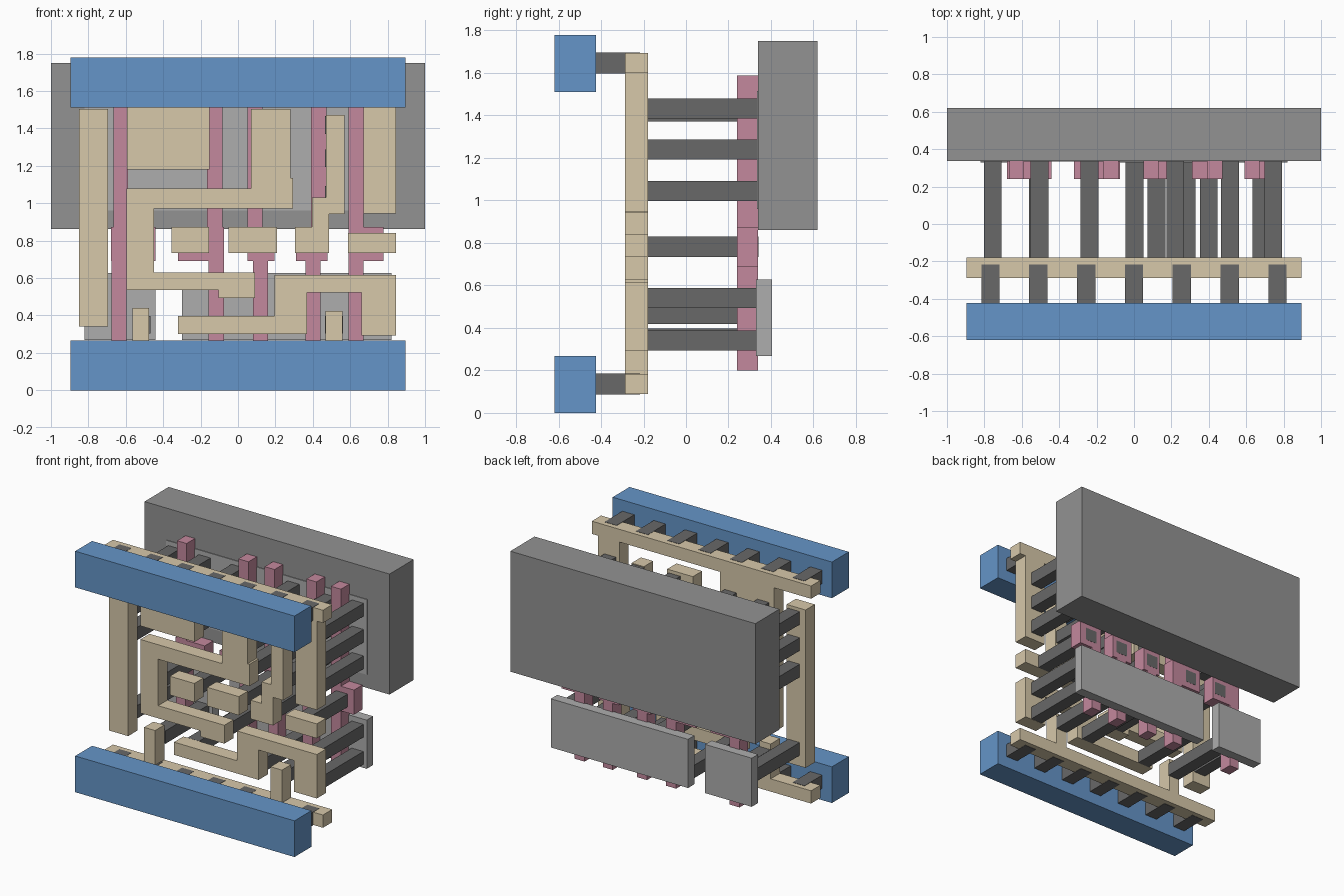
import bpy, bmesh


def material(name, rgb):
    m = bpy.data.materials.new(name)
    m.diffuse_color = (*rgb, 1)
    return m


BLUE = material("rail_blue", (0.13, 0.30, 0.58))
TAN = material("trace_tan", (0.68, 0.58, 0.40))
PINK = material("gate_pink", (0.55, 0.25, 0.34))
DARK = material("plug_dark_grey", (0.14, 0.14, 0.14))
MID = material("well_grey", (0.29, 0.29, 0.29))
LIGHT = material("diffusion_grey", (0.42, 0.42, 0.42))


def plate(name, outlines, y0, y1, mat):
    """Extrude one or more flat x-z outlines from y0 to y1."""
    bm = bmesh.new()
    for pts in outlines:
        pts = [p for i, p in enumerate(pts) if p != pts[i - 1]]
        face = bm.faces.new([bm.verts.new((x, y0, z)) for x, z in pts])
        new = bmesh.ops.extrude_face_region(bm, geom=[face])["geom"]
        for v in new:
            if isinstance(v, bmesh.types.BMVert):
                v.co.y = y1
    bmesh.ops.recalc_face_normals(bm, faces=bm.faces)
    me = bpy.data.meshes.new(name)
    bm.to_mesh(me)
    bm.free()
    me.materials.append(mat)
    ob = bpy.data.objects.new(name, me)
    bpy.context.collection.objects.link(ob)
    return ob


def rect(x0, x1, z0, z1):
    return [(x0, z0), (x1, z0), (x1, z1), (x0, z1)]


def square(x, z, h=0.0475):
    return rect(x - h, x + h, z - h, z + h)


# Power rails
plate("bottom_power_rail", [rect(-0.895, 0.895, 0, 0.267)], -0.62, -0.423, BLUE)
plate("top_power_rail", [rect(-0.895, 0.895, 1.511, 1.778)], -0.62, -0.423, BLUE)

# Short plugs between power rails and traces
for name, z in (("bottom_rail_plugs", 0.136), ("top_rail_plugs", 1.647)):
    plate(name, [square((i - 3) * 0.2556, z, 0.049) for i in range(7)],
          -0.423, -0.217, DARK)

# Traces
traces = {
    "top_rail_trace": [(-0.895, 1.60), (-0.593, 1.60), (-0.593, 1.18), (-0.153, 1.18),
                       (-0.153, 1.60), (0.67, 1.60), (0.67, 0.945), (0.845, 0.945),
                       (0.845, 1.60), (0.895, 1.60), (0.895, 1.694), (-0.895, 1.694)],
    "bottom_rail_trace": [(-0.895, 0.089), (0.895, 0.089), (0.895, 0.183), (0.56, 0.183),
                          (0.56, 0.425), (0.467, 0.425), (0.467, 0.183), (-0.475, 0.183),
                          (-0.475, 0.44), (-0.565, 0.44), (-0.565, 0.183), (-0.895, 0.183)],
    "left_trace": rect(-0.85, -0.695, 0.34, 1.505),
    "loop_trace": [(-0.595, 0.537), (-0.105, 0.537), (-0.105, 0.494), (0.09, 0.494),
                   (0.09, 0.63), (-0.45, 0.63), (-0.45, 0.973), (0.295, 0.973),
                   (0.295, 1.135), (0.28, 1.135), (0.28, 1.505), (0.07, 1.505),
                   (0.07, 1.08), (-0.595, 1.08)],
    "input_trace_left": rect(-0.355, -0.155, 0.735, 0.873),
    "input_trace_middle": rect(-0.05, 0.208, 0.735, 0.873),
    "input_trace_right": rect(0.588, 0.845, 0.735, 0.842),
    "step_trace": [(0.305, 0.735), (0.487, 0.735), (0.487, 0.942), (0.57, 0.942),
                   (0.57, 1.472), (0.47, 1.472), (0.47, 1.032), (0.395, 1.032),
                   (0.395, 0.873), (0.305, 0.873)],
    "lower_trace": [(-0.32, 0.302), (0.37, 0.302), (0.37, 0.522), (0.66, 0.522),
                    (0.66, 0.292), (0.845, 0.292), (0.845, 0.616), (0.195, 0.616),
                    (0.195, 0.396), (-0.32, 0.396)],
}
for name, pts in traces.items():
    plate(name, [pts], -0.288, -0.18, TAN)

# Long contact plugs down to the diffusion areas
upper = [(x, z) for x in (-0.755, 0.22, 0.745) for z in (1.433, 1.24, 1.045)]
upper += [(x, z) for x in (-0.505, -0.238) for z in (1.433, 1.24)]
upper += [(0.513, z) for z in (1.418, 1.24, 1.045)]
lower = [(-0.755, 0.467), (-0.515, 0.35), (-0.238, 0.349), (0.003, 0.541), (0.28, 0.349),
         (0.513, 0.35), (0.745, 0.541), (0.745, 0.341)]
plate("upper_contacts", [square(*p) for p in upper], -0.18, 0.335, DARK)
plate("lower_contacts", [square(*p) for p in lower], -0.18, 0.335, DARK)

# Contacts through the gate pads
plate("gate_contacts", [square(x, 0.782) for x in (-0.505, -0.238, 0.12, 0.40, 0.68)],
      -0.18, 0.341, DARK)

# Gate strips: lower x range, upper x range, pad x range
gates = [(-0.675, -0.595, -0.665, -0.588, -0.68, -0.44),
         (-0.157, -0.075, -0.165, -0.083, -0.32, -0.075),
         (0.08, 0.16, 0.05, 0.13, 0.05, 0.195),
         (0.36, 0.44, 0.39, 0.472, 0.31, 0.478),
         (0.59, 0.672, 0.59, 0.672, 0.59, 0.778)]
for i, (a, b, c, d, e, f) in enumerate(gates):
    plate(f"gate_strip_{i + 1}",
          [[(a, 0.2), (b, 0.2), (b, 0.69), (f, 0.69), (f, 0.872), (d, 0.872), (d, 1.588),
            (c, 1.588), (c, 0.872), (e, 0.872), (e, 0.69), (a, 0.69)]], 0.24, 0.34, PINK)

# Diffusion areas and the well block
plate("lower_diffusion", [rect(-0.82, -0.44, 0.268, 0.627), rect(-0.30, 0.82, 0.268, 0.627)],
      0.33, 0.405, LIGHT)
plate("upper_diffusion", [rect(-0.82, 0.82, 0.96, 1.515)], 0.333, 0.40, LIGHT)
plate("well_block", [rect(-1, 1, 0.861, 1.75)], 0.338, 0.62, MID)
